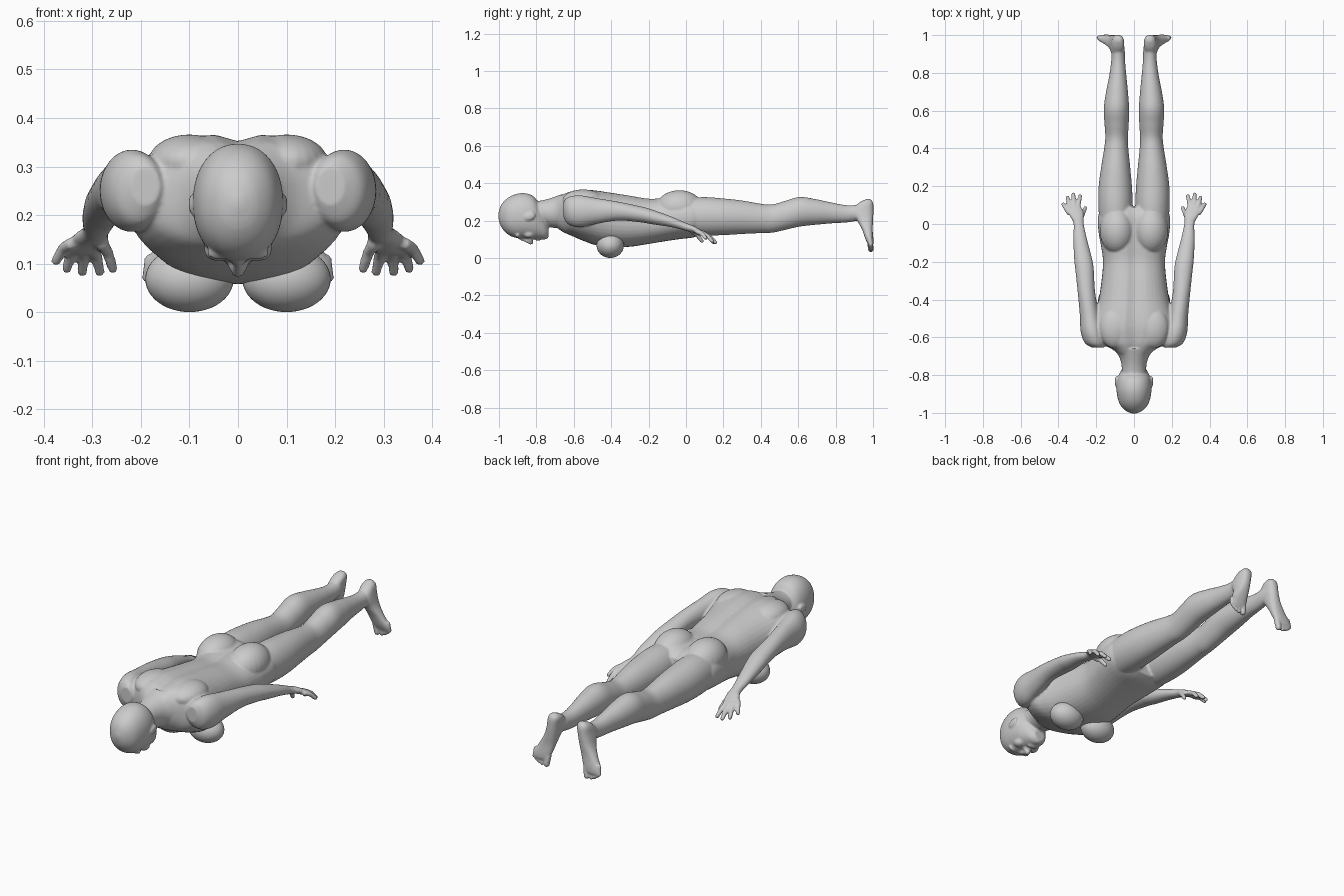
import bpy, bmesh, math
from mathutils import Vector, Matrix

bm = bmesh.new()
SIDES = (1, -1)


def spline(rows, steps=5):
    # Catmull-Rom smoothing of the section parameters
    out = []
    for i in range(len(rows) - 1):
        a, b, c, d = (rows[min(max(i + k, 0), len(rows) - 1)] for k in (-1, 0, 1, 2))
        for s in range(steps):
            t = s / steps
            out.append([q + .5 * t * (r - p + t * (2*p - 5*q + 4*r - e + t * (3*(q - r) + e - p)))
                        for p, q, r, e in zip(a, b, c, d)])
    return out + [rows[-1]]


def loft(rows, axis='Y', side=1, power=2.0, groove=0.0, n=40):
    # row: position on axis, centre x, half width, low, high of the other axis
    rings = []
    for pos, cx, hw, lo, hi in spline(rows):
        ring = []
        for k in range(n):
            a = 2 * math.pi * k / n
            c, s = math.cos(a), math.sin(a)
            x = cx + hw * math.copysign(abs(c) ** (2 / power), c)
            v = (lo + hi) / 2 + (hi - lo) / 2 * math.copysign(abs(s) ** (2 / power), s)
            if s > 0:
                v -= groove * math.exp(-(x / .03) ** 2)
            ring.append(bm.verts.new((side * x, pos, v) if axis == 'Y' else (side * x, v, pos)))
        rings.append(ring)
    for r, q in zip(rings, rings[1:]):
        for k in range(n):
            bm.faces.new((r[k], r[(k + 1) % n], q[(k + 1) % n], q[k]))
    bm.faces.new(rings[0])
    bm.faces.new(rings[-1])


def blob(centre, radii, side=1, tilt=0.0):
    m = (Matrix.Translation((side * centre[0], centre[1], centre[2]))
         @ Matrix.Rotation(tilt, 4, 'X') @ Matrix.Diagonal((*radii, 1)))
    bmesh.ops.create_uvsphere(bm, u_segments=24, v_segments=16, radius=1, matrix=m)


def digit(points, r0, r1, side):
    # tapered finger or toe through the given joints
    pts = [Vector((side * p[0], p[1], p[2])) for p in points]
    k = len(pts) - 1
    rad = [r0 + (r1 - r0) * i / k for i in range(k + 1)]
    for p, r in zip(pts, rad):
        blob(p, (r, r, r))
    for i in range(k):
        d = pts[i + 1] - pts[i]
        m = Matrix.Translation((pts[i] + pts[i + 1]) / 2) @ d.to_track_quat('Z', 'Y').to_matrix().to_4x4()
        bmesh.ops.create_cone(bm, cap_ends=True, segments=16, radius1=rad[i],
                              radius2=rad[i + 1], depth=d.length, matrix=m)


# Torso, lying face down
loft([(-.70, 0, .07, .17, .325), (-.66, 0, .12, .14, .345), (-.62, 0, .195, .122, .358),
      (-.55, 0, .228, .092, .368), (-.48, 0, .208, .068, .364), (-.40, 0, .187, .058, .353),
      (-.30, 0, .172, .06, .338), (-.20, 0, .164, .075, .322), (-.12, 0, .174, .088, .325),
      (-.04, 0, .188, .10, .33), (.04, 0, .19, .11, .325), (.09, 0, .165, .13, .30)],
     power=2.35, groove=.016)

# Neck
loft([(-.84, 0, .06, .19, .30), (-.78, 0, .064, .178, .306), (-.74, 0, .067, .168, .315),
      (-.70, 0, .08, .16, .328), (-.66, 0, .11, .16, .342)])

# Head and jaw
loft([(-1.004, 0, .008, .215, .235), (-.99, 0, .042, .17, .28), (-.96, 0, .072, .132, .315),
      (-.92, 0, .087, .11, .338), (-.87, 0, .093, .104, .347), (-.82, 0, .088, .102, .333),
      (-.785, 0, .074, .10, .29), (-.755, 0, .055, .10, .23), (-.735, 0, .03, .112, .17)],
     power=2.15)

# Nose, lips and chin
digit([(0, -.885, .105), (0, -.855, .095), (0, -.83, .085)], .009, .014, 1)
blob((0, -.797, .101), (.026, .007, .01))
blob((0, -.784, .102), (.022, .007, .01))
blob((0, -.755, .113), (.024, .018, .014))

for s in SIDES:
    # Nostril, brow, cheek and ear
    blob((.012, -.832, .097), (.01, .012, .01), s)
    blob((.035, -.90, .122), (.03, .012, .014), s)
    blob((.042, -.84, .127), (.028, .03, .022), s)
    blob((.093, -.835, .222), (.009, .032, .02), s, .35)

    # Buttock and shoulder blade
    blob((.09, -.035, .268), (.092, .125, .094), s)
    blob((.10, -.55, .31), (.085, .11, .056), s)

    # Leg
    loft([(-.02, .095, .085, .125, .32), (.10, .098, .091, .12, .325), (.20, .099, .088, .122, .318),
          (.30, .097, .077, .128, .307), (.40, .094, .064, .133, .29), (.46, .092, .06, .135, .286),
          (.53, .092, .064, .15, .305), (.61, .093, .067, .168, .326), (.70, .09, .058, .178, .313),
          (.78, .086, .046, .185, .296), (.86, .084, .037, .19, .282), (.92, .084, .035, .2, .285),
          (.96, .084, .03, .21, .298)], side=s)

    # Foot, sole on the +y end
    loft([(.315, .082, .015, .965, .985), (.295, .084, .031, .925, 1.0), (.25, .09, .035, .885, 1.002),
          (.20, .101, .036, .915, 1.0), (.15, .12, .042, .942, .998), (.10, .142, .049, .96, 1.002),
          (.078, .15, .046, .97, 1.002), (.068, .153, .04, .975, 1.0)], axis='Z', side=s, power=2.4)
    for i, (x, z, r) in enumerate([(.117, .046, .016), (.143, .043, .011), (.16, .049, .0105),
                                   (.175, .058, .010), (.189, .07, .010)]):
        digit([(x - .006, .984, z + .04), (x, .988, z)], r, r * .95, s)

    # Arm and palm
    loft([(-.655, .19, .03, .22, .30), (-.63, .205, .055, .18, .325), (-.57, .22, .062, .165, .335),
          (-.48, .235, .052, .182, .32), (-.36, .252, .046, .20, .30), (-.24, .262, .049, .19, .275),
          (-.18, .27, .047, .18, .258), (-.08, .285, .036, .165, .222), (0, .293, .027, .145, .187),
          (.04, .303, .036, .135, .172), (.075, .315, .043, .12, .153), (.10, .32, .036, .116, .14)],
         side=s)

    # Fingers and thumb
    for base, tip in [((.345, .06, .14), (.375, .105, .106)), ((.335, .085, .135), (.353, .14, .09)),
                      ((.317, .09, .133), (.321, .157, .083)), ((.298, .085, .132), (.285, .148, .083)),
                      ((.28, .035, .14), (.258, .085, .09))]:
        mid = [(a + b) / 2 for a, b in zip(base, tip)]
        mid[2] += .008
        digit([base, mid, tip], .0135, .0105, s)

# Fuse everything into one smooth skin
bmesh.ops.recalc_face_normals(bm, faces=bm.faces[:])
mesh = bpy.data.meshes.new("body")
bm.to_mesh(mesh)
bm.free()
body = bpy.data.objects.new("body", mesh)
bpy.context.collection.objects.link(body)
remesh = body.modifiers.new("fuse", 'REMESH')
remesh.mode = 'VOXEL'
remesh.voxel_size = .0055
remesh.use_smooth_shade = True
smooth = body.modifiers.new("soften", 'SMOOTH')
smooth.factor = .5
smooth.iterations = 4

# Breasts, separate rounded forms
for s, name in zip(SIDES, ("right_breast", "left_breast")):
    bpy.ops.mesh.primitive_uv_sphere_add(segments=48, ring_count=24, radius=1,
                                         location=(s * .1, -.405, .068))
    ob = bpy.context.object
    ob.name = name
    ob.scale = (.091, .073, .068)
    bpy.ops.object.shade_smooth()
